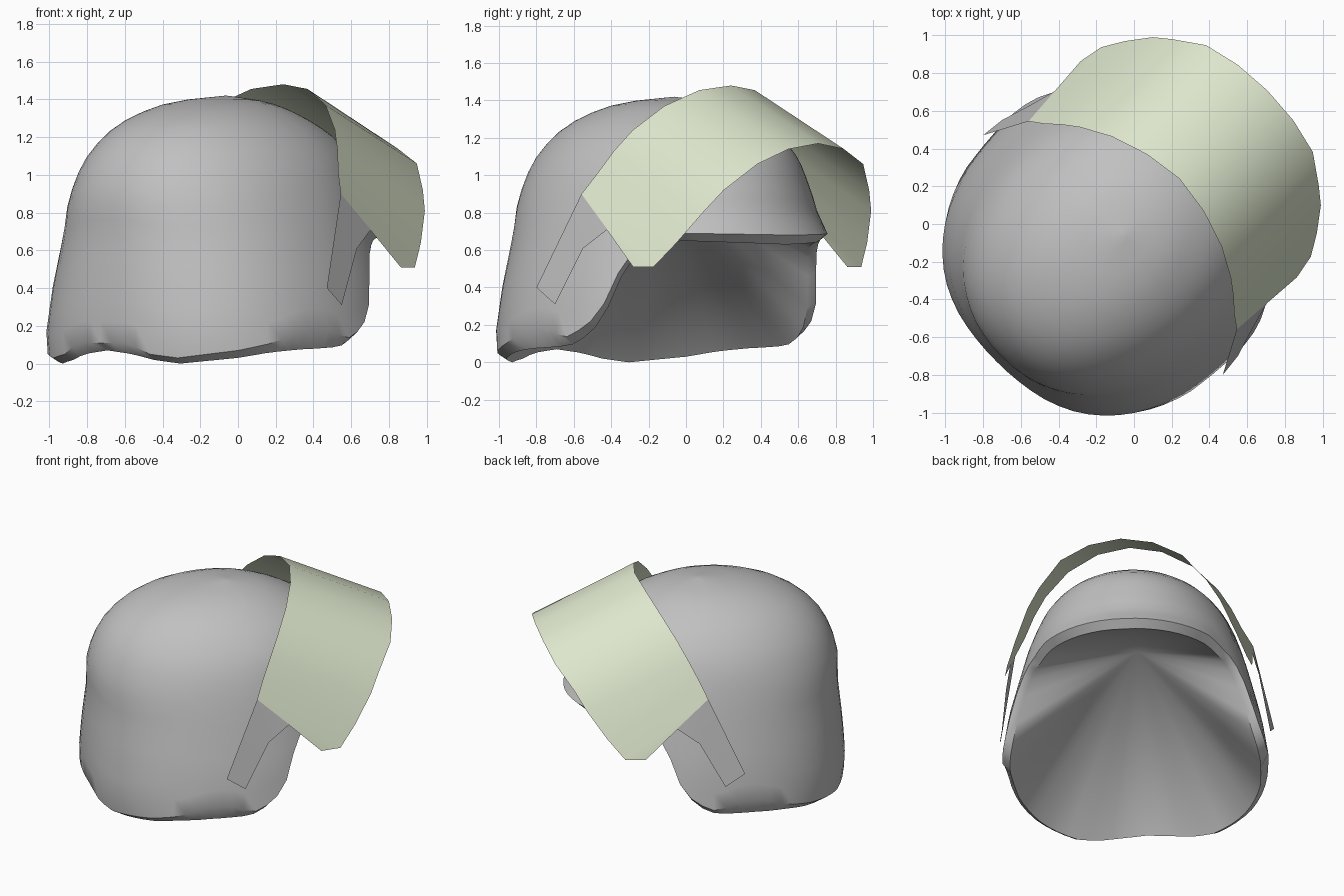
import bpy, bmesh, math

if "Cube" in bpy.data.objects:
    bpy.data.objects.remove(bpy.data.objects["Cube"])

# Built facing local +y, then turned so the opening faces the +x +y diagonal
TURN = math.radians(-45)


def material(name, col):
    m = bpy.data.materials.new(name)
    m.diffuse_color = (*col, 1)
    m.use_nodes = True
    m.node_tree.nodes["Principled BSDF"].inputs["Base Color"].default_value = m.diffuse_color
    return m


grey = material("shell grey", (0.53, 0.53, 0.53))
cream = material("pale green visor", (0.74, 0.81, 0.62))


def make(name, verts, faces, mat, angle=40):
    me = bpy.data.meshes.new(name)
    me.from_pydata(verts, [], faces)
    ob = bpy.data.objects.new(name, me)
    bpy.context.collection.objects.link(ob)
    me.materials.append(mat)
    bm = bmesh.new()
    bm.from_mesh(me)
    bmesh.ops.recalc_face_normals(bm, faces=bm.faces)
    bm.to_mesh(me)
    bm.free()
    ob.rotation_euler.z = TURN
    bpy.ops.object.select_all(action='DESELECT')
    ob.select_set(True)
    bpy.context.view_layer.objects.active = ob
    bpy.ops.object.shade_smooth_by_angle(angle=math.radians(angle))
    return ob


def lerp_table(table, t):
    for p, q in zip(table, table[1:]):
        if t <= q[0]:
            k = max(0, (t - p[0]) / (q[0] - p[0]))
            return [a + (b - a) * k for a, b in zip(p[1:], q[1:])]
    return list(table[-1][1:])


# Shell cross-section by height: z, front length, rear length, half width, centre
SECTION = [(0, .92, .90, .86, -.11), (.15, .94, .925, .87, -.11),
           (.4, .92, .91, .83, -.11), (.7, .86, .87, .755, -.12),
           (.85, .84, .87, .715, -.125), (.98, .80, .835, .67, -.13),
           (1.08, .765, .79, .625, -.13), (1.15, .72, .74, .575, -.13),
           (1.22, .645, .66, .515, -.14), (1.28, .55, .56, .445, -.15),
           (1.33, .45, .45, .36, -.15), (1.37, .34, .34, .28, -.14),
           (1.40, .19, .19, .16, -.12), (1.42, 0, 0, 0, -.09)]
# Rim by angle from the front (degrees): outer height, inner lip height
RIM = [(0, .68, .63), (40, .69, .65), (54, .64, .62), (62, .56, .54),
       (66, .45, .43), (71, .28, .26), (77, .19, .15), (86, .13, .09),
       (97, .19, .08), (106, .18, .075), (118, .11, .06), (130, .07, .03),
       (150, .03, 0), (160, .05, .02), (168, .11, .05), (180, .11, .07)]
N, RINGS, TOP = 72, 18, 1.42

# Helmet shell: inner lip ring, then rings from the wavy rim up to the crown
verts, faces = [], []
for r in range(-1, RINGS):
    f = math.sin(max(r, 0) / RINGS * math.pi / 2)
    for i in range(N):
        ang = 2 * math.pi * i / N
        co, si = math.cos(ang), math.sin(ang)
        deg = abs((math.degrees(ang) + 180) % 360 - 180)
        zr, zi = lerp_table(RIM, deg)
        z = zr + (TOP - zr) * f
        af, ar, b, c = lerp_table(SECTION, z)
        a, e = (af, 2) if co > 0 else (ar, 2.35 - .3 * min(1, z / 1.2))
        # polar radius of the (slightly squared at the rear) ellipse
        rad = ((abs(co) / a) ** e + (abs(si) / b) ** e) ** (-1 / e)
        # brow lip flares out over the opening
        if deg < 50:
            rad += .06 * (1 - (deg / 50) ** 2) * max(0, 1 - (z - zr) / .12)
        if r < 0:
            rad, z = rad - .05, zi
        verts.append((rad * si, c + rad * co, z))
for r in range(RINGS):
    for i in range(N):
        j = (i + 1) % N
        faces.append((r * N + i, r * N + j, (r + 1) * N + j, (r + 1) * N + i))
crown = len(verts)
verts.append((0, -.09, TOP))
faces += [(RINGS * N + i, RINGS * N + (i + 1) % N, crown) for i in range(N)]
# hollow inside: a cone running from the rim up to one inner point
apex = len(verts)
verts.append((0, -.22, 1.02))
faces += [((i + 1) % N, i, apex) for i in range(N)]
make("helmet_shell", verts, faces, grey, 45)

# Visor: sheet ruled between a rear and a front arch (side, forward, height)
REAR = [(.78, -.01, .90), (.71, .04, 1.01), (.645, .10, 1.13), (.565, .16, 1.24),
        (.41, .245, 1.37), (.21, .31, 1.455), (0, .34, 1.48)]
FRONT = [(.785, .54, .51), (.72, .65, .64), (.63, .77, .81), (.55, .835, .92),
         (.40, .94, 1.06), (.21, .985, 1.14), (0, 1.0, 1.17)]


def mirrored(half):
    return half + [(-x, y, z) for x, y, z in reversed(half[:-1])]


rear, front = mirrored(REAR), mirrored(FRONT)
n = len(rear)
verts = rear + front + [(.81, .41, .51), (-.81, .41, .51)]
faces = [(i, i + 1, n + i + 1, n + i) for i in range(n - 1)]
faces += [(0, n, 2 * n), (n - 1, 2 * n + 1, 2 * n - 1)]
make("visor", verts, faces, cream, 60)

# Hinge arms: flat plates below the visor's rear corners
ARM = [(.78, -.01, .90), (.898, -.233, .40), (.884, -.106, .31),
       (.834, .057, .61), (.795, .20, .71)]
for side, name in ((1, "right_arm"), (-1, "left_arm")):
    make(name, [(side * x, y, z) for x, y, z in ARM], [(0, 1, 2, 3), (0, 3, 4)], grey)
